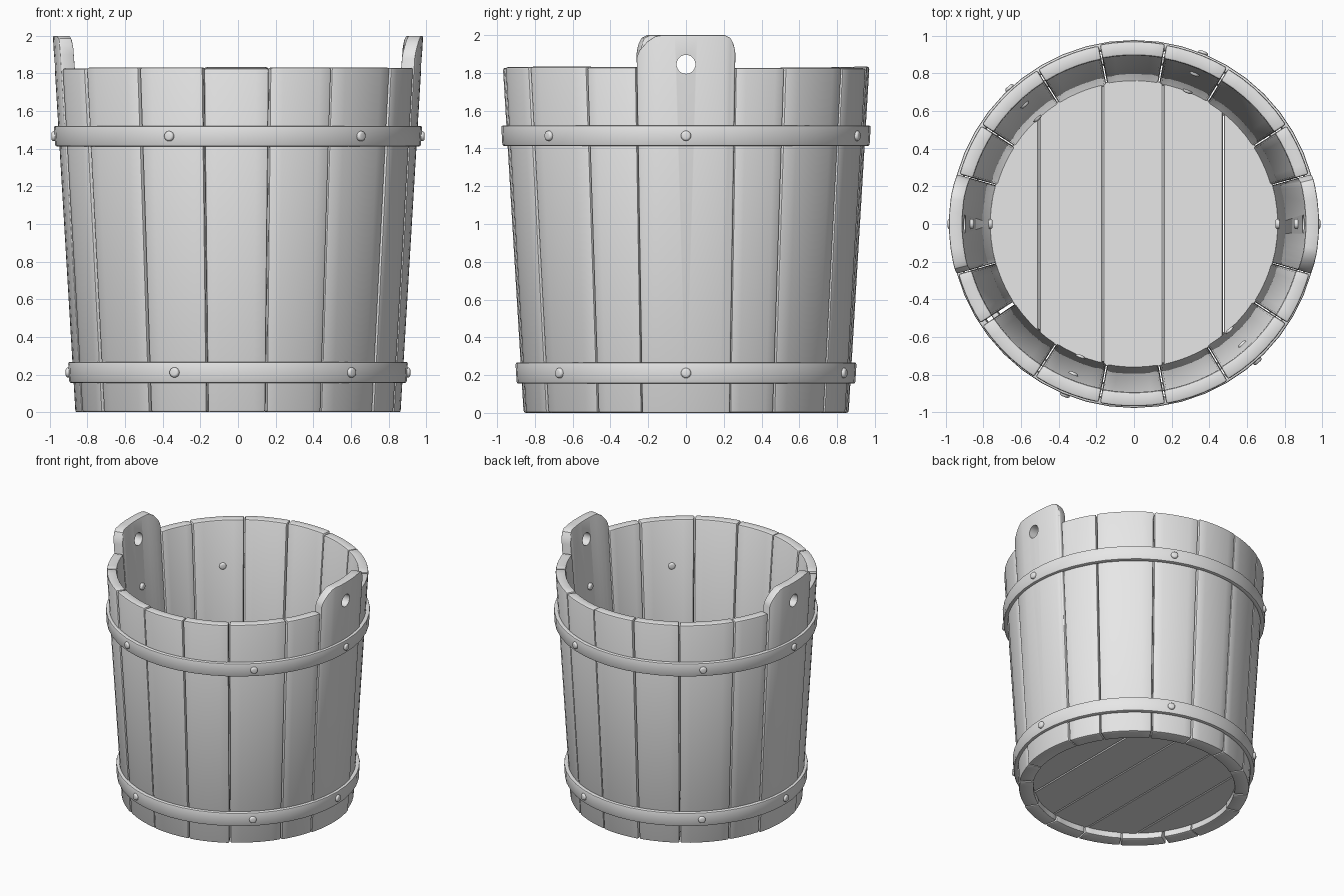
import bpy, bmesh, math, random
from mathutils import Matrix, Vector

if "Cube" in bpy.data.objects:
    bpy.data.objects.remove(bpy.data.objects["Cube"])

random.seed(4)
mat = bpy.data.materials.new("plain grey")
mat.diffuse_color = (0.8, 0.8, 0.8, 1)
mat.use_nodes = True
mat.node_tree.nodes["Principled BSDF"].inputs["Base Color"].default_value = mat.diffuse_color


def r_out(z):
    return 0.86 + 0.06 * z


def r_in(z):
    return 0.75 + 0.079 * z


def finish(name, bm, bevel=0.0, segs=2, cutter=None):
    bmesh.ops.recalc_face_normals(bm, faces=bm.faces)
    me = bpy.data.meshes.new(name)
    bm.to_mesh(me)
    bm.free()
    me.materials.append(mat)
    ob = bpy.data.objects.new(name, me)
    bpy.context.collection.objects.link(ob)
    bpy.ops.object.select_all(action='DESELECT')
    ob.select_set(True)
    bpy.context.view_layer.objects.active = ob
    if bevel:
        m = ob.modifiers.new("bevel", 'BEVEL')
        m.width, m.segments, m.limit_method = bevel, segs, 'ANGLE'
        m.angle_limit = math.radians(40)
        bpy.ops.object.modifier_apply(modifier="bevel")
    if cutter:
        m = ob.modifiers.new("hole", 'BOOLEAN')
        m.object, m.operation, m.solver = cutter, 'DIFFERENCE', 'EXACT'
        bpy.ops.object.modifier_apply(modifier="hole")
    bpy.ops.object.shade_smooth_by_angle(angle=math.radians(35))
    return ob


def stave(name, cols, push=0.0, cutter=None, bevel=0.012):
    """Curved board from columns of (angle, top height)."""
    bm = bmesh.new()
    rings = []
    for a, top in cols:
        ring = []
        for z, r in ((0, r_out(0)), (top, r_out(top)), (top, r_in(top)), (0, r_in(0))):
            r += push
            ring.append(bm.verts.new((r * math.cos(a), r * math.sin(a), z)))
        rings.append(ring)
    for p, q in zip(rings, rings[1:]):
        for i in range(4):
            j = (i + 1) % 4
            bm.faces.new((p[i], p[j], q[j], q[i]))
    bm.faces.new(rings[0])
    bm.faces.new(rings[-1])
    return finish(name, bm, bevel, 2, cutter)


# cutter for the handle holes through both ears
bm = bmesh.new()
bmesh.ops.create_cone(bm, cap_ends=True, segments=24, radius1=0.05, radius2=0.05, depth=3,
                      matrix=Matrix.Translation((0, 0, 1.845)) @ Matrix.Rotation(math.pi / 2, 4, 'Y'))
cutter = finish("hole_cutter", bm)
cutter.hide_render = True

# tall ear staves, left and right
ear = [(-0.262, 1.88), (-0.245, 1.92), (-0.205, 1.965), (-0.16, 1.995), (-0.13, 2.0),
       (-0.06, 2.0), (0, 2.0), (0.06, 2.0), (0.13, 2.0), (0.205, 2.0),
       (0.235, 1.985), (0.252, 1.95), (0.262, 1.90)]
for name, turn in (("right_ear_stave", 0), ("left_ear_stave", math.pi)):
    stave(name, [(turn + math.asin(y / 0.972), t) for y, t in ear], 0.004, cutter)
bpy.data.objects.remove(cutter)

# ordinary staves between the ears
seams = [15.7, 33, 59, 80, 101, 122, 147, 164.3]
for half in (0, 180):
    s = seams if half == 0 else [15.7, 33, 57, 79, 100, 121, 147, 164.3]
    for i, (a, b) in enumerate(zip(s, s[1:])):
        a0, a1 = a + half + 0.2, b + half - 0.2
        if half and i == 1:
            a0 += 0.7            # the one open seam
        top = 1.83 + random.uniform(-0.006, 0.004)
        cols = [(math.radians(a0 + (a1 - a0) * k / 5), top) for k in range(6)]
        stave(f"stave_{half // 180}_{i}", cols, random.uniform(-0.005, 0.003))

# floor boards, clipped from a disc
edges = [-0.85, -0.505, -0.165, 0.155, 0.475, 0.85]
for i, (x0, x1) in enumerate(zip(edges, edges[1:])):
    bm = bmesh.new()
    bmesh.ops.create_cone(bm, cap_ends=True, segments=64, radius1=0.768, radius2=0.768,
                          depth=0.08, matrix=Matrix.Translation((0, 0, 0.09)))
    for x, n in ((x0 + 0.003, -1), (x1 - 0.003, 1)):
        geom = bm.verts[:] + bm.edges[:] + bm.faces[:]
        bmesh.ops.bisect_plane(bm, geom=geom, plane_co=(x, 0, 0), plane_no=(n, 0, 0), clear_outer=True)
        open_edges = [e for e in bm.edges if e.is_boundary]
        if open_edges:
            bmesh.ops.holes_fill(bm, edges=open_edges, sides=0)
    finish(f"floor_board_{i}", bm, 0.004, 1)

# hoops and their rivets
N = 48
for name, z0, z1 in (("upper_hoop", 1.412, 1.522), ("lower_hoop", 0.155, 0.267)):
    bm = bmesh.new()
    rings = []
    for k in range(N):
        a = math.tau * k / N
        sec = ((z0, r_out(z0) - 0.012), (z0, r_out(z0) + 0.027),
               (z1, r_out(z1) + 0.027), (z1, r_out(z1) - 0.012))
        rings.append([bm.verts.new((r * math.cos(a), r * math.sin(a), z)) for z, r in sec])
    for k in range(N):
        p, q = rings[k], rings[(k + 1) % N]
        for i in range(4):
            j = (i + 1) % 4
            bm.faces.new((p[i], p[j], q[j], q[i]))
    finish(name, bm, 0.01, 2)
    zc = (z0 + z1) / 2
    for i, deg in enumerate((0, 68, 132.5, 180, 248, 312)):
        lo, hi = r_in(zc) - 0.016, r_out(zc) + 0.043
        bm = bmesh.new()
        bmesh.ops.create_cone(bm, cap_ends=True, segments=16, radius1=0.027, radius2=0.027, depth=hi - lo,
                              matrix=Matrix.Rotation(math.radians(deg), 4, 'Z')
                              @ Matrix.Translation(((lo + hi) / 2, 0, zc))
                              @ Matrix.Rotation(math.pi / 2, 4, 'Y'))
        finish(f"{name}_rivet_{i}", bm, 0.012, 3)
